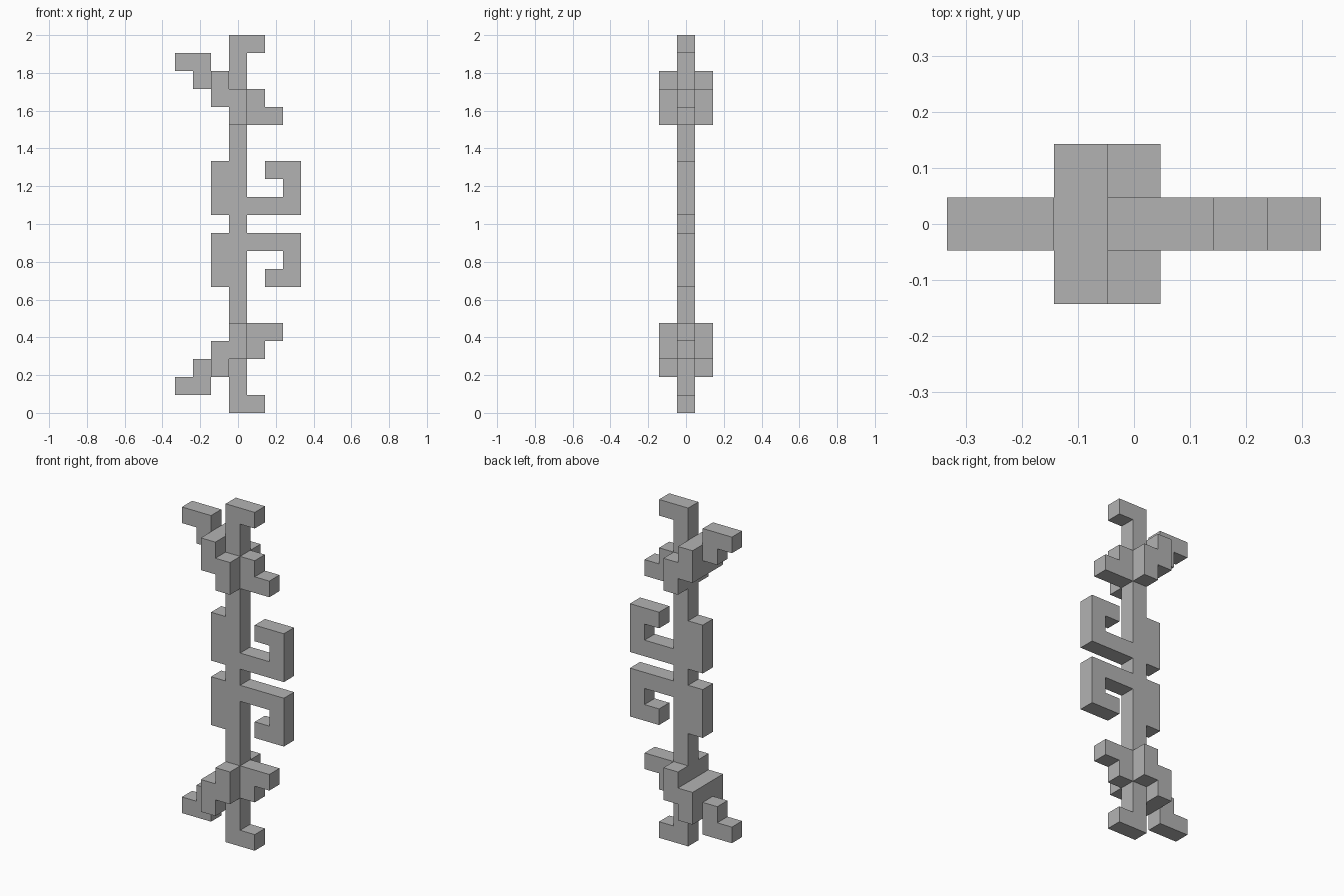
import bpy
import bmesh
from mathutils import Vector

if "Cube" in bpy.data.objects:
    bpy.data.objects.remove(bpy.data.objects["Cube"])

ROWS = 21             # height in cells
U = 2 / ROWS          # cell size

grey = bpy.data.materials.new("plain grey")
grey.use_nodes = True
colour = (0.45, 0.45, 0.45, 1)
grey.diffuse_color = colour
grey.node_tree.nodes["Principled BSDF"].inputs["Base Color"].default_value = colour


def block(x0, x1, z0, z1, y0=0, y1=0):
    """Inclusive range of cells; x and y are centred on the stem."""
    return {(x, y, z) for x in range(x0, x1 + 1)
            for y in range(y0, y1 + 1) for z in range(z0, z1 + 1)}


# Upper half of the model, part by part
upper = {
    "end_hook": block(1, 1, 20, 20),
    "collar": block(0, 0, 16, 17, -1, -1) | block(0, 0, 16, 17, 1, 1),
    "cross_bar": block(-1, -1, 17, 18, -1, 1),
    "stepped_arm": block(-2, -2, 18, 19) | block(-3, -3, 19, 19),
    "short_step": block(1, 1, 16, 17) | block(2, 2, 16, 16),
    "curl": block(1, 3, 11, 11) | block(3, 3, 12, 13) | block(2, 2, 13, 13),
    "side_plate": block(-1, -1, 11, 13),
}

# Mirror the upper parts downwards around the full-height stem
parts = {"stem": block(0, 0, 0, ROWS - 1)}
for name, cells in upper.items():
    parts["upper_" + name] = cells
    parts["lower_" + name] = {(x, y, ROWS - 1 - z) for x, y, z in cells}
solid = set().union(*parts.values())


def build(name, cells):
    """Skin the exposed sides of the cells and merge them into flat faces."""
    bm = bmesh.new()
    for cell in cells:
        centre = Vector(cell) + Vector((0, 0, 0.5))
        for axis in range(3):
            for sign in (-1, 1):
                n = Vector((0, 0, 0))
                n[axis] = sign
                if tuple(int(c) for c in Vector(cell) + n) in solid:
                    continue
                a = Vector((0, 0, 0))
                a[(axis + 1) % 3] = 0.5
                b = n.cross(a)
                corners = (a + b, b - a, -a - b, a - b)
                bm.faces.new([bm.verts.new((centre + n / 2 + c) * U)
                              for c in corners])
    bmesh.ops.remove_doubles(bm, verts=bm.verts, dist=0.001)
    bmesh.ops.dissolve_limit(bm, angle_limit=0.02, verts=bm.verts, edges=bm.edges)
    mesh = bpy.data.meshes.new(name)
    bm.to_mesh(mesh)
    bm.free()
    mesh.materials.append(grey)
    obj = bpy.data.objects.new(name, mesh)
    bpy.context.collection.objects.link(obj)


for name, cells in parts.items():
    build(name, cells)
